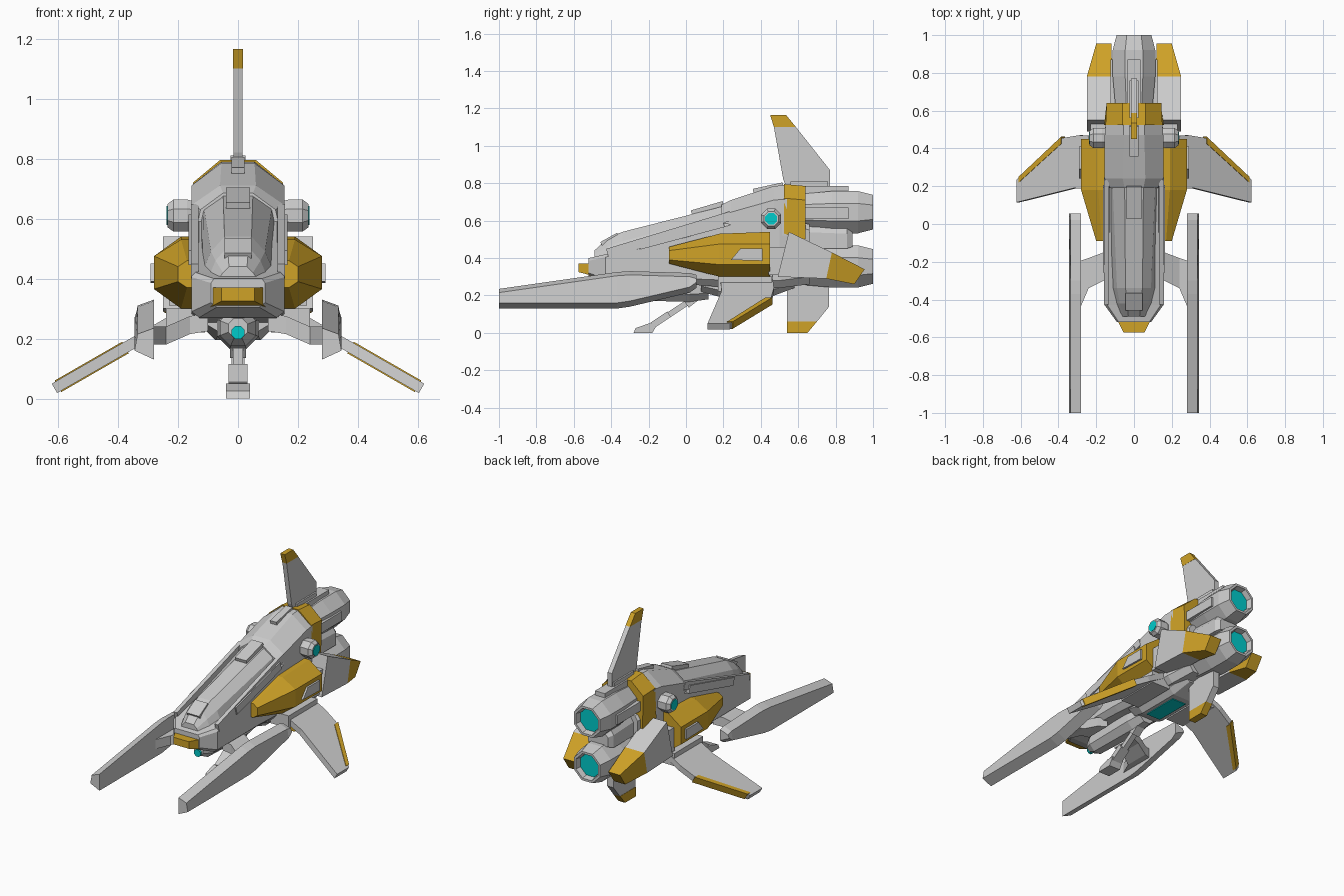
import bpy, bmesh, math
from mathutils import Vector

if "Cube" in bpy.data.objects:
    bpy.data.objects.remove(bpy.data.objects["Cube"])


def material(name, rgb):
    m = bpy.data.materials.new(name)
    m.diffuse_color = (*rgb, 1)
    m.use_nodes = True
    m.node_tree.nodes["Principled BSDF"].inputs["Base Color"].default_value = m.diffuse_color
    return m


GOLD = material("gold", (0.62, 0.36, 0.02))
TEAL = material("teal", (0.0, 0.6, 0.6))


def loft(name, rings, mat=None, mirror=False):
    """Skin a list of equal-length point rings and cap both ends."""
    bm = bmesh.new()
    vr = [[bm.verts.new(p) for p in r] for r in rings]
    n = len(rings[0])
    for a, b in zip(vr, vr[1:]):
        for i in range(n):
            bm.faces.new((a[i], a[(i + 1) % n], b[(i + 1) % n], b[i]))
    bm.faces.new(vr[0])
    bm.faces.new(vr[-1])
    bmesh.ops.recalc_face_normals(bm, faces=bm.faces)
    me = bpy.data.meshes.new(name)
    bm.to_mesh(me)
    bm.free()
    ob = bpy.data.objects.new(name, me)
    bpy.context.collection.objects.link(ob)
    if mat:
        me.materials.append(mat)
    if mirror:
        ob.modifiers.new("Mirror", 'MIRROR').use_mirror_merge = False
    return ob


def hull(name, stations, mat=None):
    """Symmetric loft along y from half sections (x, z)."""
    loft(name, [[(x, y, z) for x, z in h] + [(-x, y, z) for x, z in reversed(h)]
                for y, h in stations], mat)


def prism(name, poly, x0, x1, mat=None, mirror=False, taper=1.0):
    """Side profile (y, z) extruded along x."""
    return loft(name, [[(x, y, z) for y, z in poly] for x in (x0, x1)], mat, mirror)


def box(name, x, y, z, mat=None, mirror=False):
    return prism(name, [(y[0], z[0]), (y[1], z[0]), (y[1], z[1]), (y[0], z[1])], *x, mat, mirror)


def beam(name, a, b, w, h, mat=None, mirror=False):
    """Box bar from a to b, w wide and h deep."""
    a, b = Vector(a), Vector(b)
    d = (b - a).normalized()
    s = d.cross(Vector((0, 0, 1))).normalized() * w / 2
    u = s.cross(d).normalized() * h / 2
    return loft(name, [[p + s + u, p - s + u, p - s - u, p + s - u] for p in (a, b)], mat, mirror)


def tube(name, prof, c, axis='Y', mat=None, mirror=False, n=8):
    """Faceted round loft: prof is (position, radius) along the axis."""
    rings = []
    for t, r in prof:
        ring = []
        for i in range(n):
            a = (i + 0.5) * 2 * math.pi / n
            u, v = r * math.cos(a), r * math.sin(a)
            ring.append((c[0] + u, t, c[1] + v) if axis == 'Y' else (t, c[0] + u, c[1] + v))
        rings.append(ring)
    return loft(name, rings, mat, mirror)


# Fuselage, canopy and rear hump
hull("fuselage", [
    (-0.52, [(.08, .40), (.09, .385), (.09, .32), (.07, .305)]),
    (-0.43, [(.14, .42), (.155, .405), (.155, .29), (.13, .27)]),
    (0.0, [(.13, .53), (.155, .51), (.155, .29), (.12, .26)]),
    (0.25, [(.13, .61), (.155, .58), (.155, .28), (.12, .24)]),
    (0.50, [(.13, .62), (.155, .59), (.155, .28), (.12, .24)]),
    (0.66, [(.10, .58), (.12, .55), (.12, .30), (.09, .26)])])
hull("canopy", [
    (-0.49, [(.03, .44), (.05, .42), (.07, .39)]),
    (-0.42, [(.035, .505), (.075, .46), (.10, .40)]),
    (-0.34, [(.045, .54), (.09, .49), (.12, .42)]),
    (0.25, [(.05, .69), (.115, .645), (.135, .55)])])
hull("rear_hump", [
    (0.19, [(.05, .685), (.125, .63), (.14, .56)]),
    (0.24, [(.06, .71), (.155, .645), (.155, .56)]),
    (0.47, [(.055, .785), (.155, .71), (.155, .52)]),
    (0.54, [(.055, .79), (.15, .715), (.15, .52)])])
hull("gold_collar", [
    (0.525, [(.06, .795), (.15, .72), (.158, .53)]),
    (0.64, [(.06, .785), (.145, .71), (.14, .50)])], GOLD)
hull("nose_bumper", [
    (-0.575, [(.055, .37), (.055, .325)]),
    (-0.50, [(.093, .37), (.093, .305)])], GOLD)

# Rails, panel strips and roof boxes along the sloping cockpit
beam("canopy_rail", (.145, -.42, .425), (.145, .24, .625), .025, .05, None, True)
beam("side_panel", (.155, -.25, .47), (.155, .2, .59), .02, .05, None, True)
beam("canopy_roof_box", (0, .03, .64), (0, .2, .69), .08, .03)
beam("hump_roof_box", (0, .36, .755), (0, .52, .79), .045, .03)
beam("nose_visor", (0, -.45, .47), (0, -.36, .52), .09, .035)

# Gold side pods with a light panel
loft("side_pod", [[(x, y, z) for x, z in h] for y, h in (
    (-0.09, [(.14, .46), (.17, .46), (.20, .44), (.20, .39), (.17, .37), (.14, .37)]),
    (0.18, [(.14, .53), (.19, .53), (.28, .475), (.28, .365), (.19, .30), (.14, .30)]),
    (0.45, [(.14, .54), (.19, .54), (.28, .475), (.28, .365), (.19, .30), (.14, .30)]))],
    GOLD, True)
prism("pod_panel", [(.24, .39), (.29, .45), (.41, .45), (.41, .385)], .27, .292, None, True)

# Round side sensors
tube("side_sensor", [(.14, .05), (.17, .058), (.215, .058), (.235, .042)], (.455, .61), 'X', None, True)
tube("sensor_lens", [(.22, .034), (.238, .034)], (.455, .61), 'X', TEAL, True)

# Twin engines stacked at the tail
for label, z, r in (("upper", .645, .122), ("lower", .355, .122)):
    tube(label + "_engine", [(.55, .10), (.66, .11), (.78, r), (.92, r), (1.0, .10),
                             (1.0, .085), (.96, .075)], (0, z))
    tube(label + "_exhaust", [(.95, .074), (.968, .074)], (0, z), 'Y', TEAL)
hull("engine_spine", [
    (0.60, [(.07, .57), (.09, .54), (.09, .45)]),
    (0.86, [(.07, .56), (.09, .53), (.09, .45)]),
    (0.89, [(.05, .54), (.07, .52), (.07, .46)])])
box("engine_side_bar", (.09, .125), (.55, .87), (.61, .67), None, True)
box("engine_roof_box", (-.035, .035), (.59, .87), (.74, .785))

# Rear armour flanking the lower engine, gold at the tip
def armour(*stations):
    return [[(xi, yt, zt), (xo, yt, zt), (xo, yb, zb), (xi, yb, zb)]
            for xi, xo, yt, zt, yb, zb in stations]


loft("rear_armour", armour((.11, .25, .55, .54, .49, .30), (.115, .25, .78, .43, .75, .29)), None, True)
loft("rear_armour_tip", armour((.115, .25, .78, .43, .75, .29), (.12, .20, .955, .34, .90, .26)), GOLD, True)
box("armour_mount", (.10, .23), (.44, .54), (.31, .46), None, True)

# Forward prongs and their support arms
loft("prong", [[(.28, y, t), (.335, y, t - .02), (.345, y, b + .03), (.28, y, b)] for y, t, b in (
    (-1.0, .235, .13), (-.37, .325, .13), (-.30, .33, .14), (.02, .32, .215), (.055, .31, .24))], None, True)
loft("prong_arm", [[(x, y0, t), (x, y1, t), (x, y1, t - .06), (x, y0, t - .06)] for x, y0, y1, t in (
    (.10, -.30, -.13, .285), (.16, -.30, -.15, .275), (.24, -.34, -.18, .24), (.30, -.48, -.20, .24))], None, True)


# Drooping lower wings with gold trailing strips
def wing(name, outline, half, mat=None):
    rings = [[(x + s * .5, y, .225 - (x - .28) * .575 + s * .87) for x, y in outline]
             for s in (-half, half)]
    loft(name, rings, mat, True)


wing("lower_wing", [(.13, .18), (.31, .19), (.612, .115), (.612, .235), (.37, .455), (.28, .47), (.13, .46)], .018)
wing("wing_strip", [(.375, .425), (.60, .22), (.60, .25), (.375, .462)], .022, GOLD)
box("wing_root", (.11, .24), (.17, .46), (.22, .30), None, True)

# Dorsal and ventral fins
prism("dorsal_fin", [(.54, .77), (.52, .82), (.47, 1.10), (.588, 1.10), (.77, .87), (.77, .77)], -.015, .015)
prism("dorsal_fin_tip", [(.47, 1.10), (.45, 1.165), (.535, 1.165), (.588, 1.10)], -.016, .016, GOLD)
box("dorsal_fin_base", (-.025, .025), (.56, .76), (.76, .81))
prism("ventral_fin", [(.54, .28), (.54, .06), (.70, .06), (.765, .14), (.765, .26)], -.022, .022)
prism("ventral_fin_tip", [(.54, .06), (.54, 0), (.65, 0), (.70, .06)], -.024, .024, GOLD)

# Belly with glowing panel and chin pod
hull("belly", [
    (0.08, [(.11, .29), (.11, .25), (.06, .22)]),
    (0.17, [(.11, .29), (.11, .23), (.075, .195)]),
    (0.46, [(.11, .29), (.11, .23), (.075, .195)]),
    (0.58, [(.09, .29), (.09, .26), (.05, .24)])])
box("belly_light", (-.05, .05), (.18, .42), (.19, .21), TEAL)
tube("chin_pod", [(-.40, .035), (-.34, .065), (.02, .075), (.12, .06)], (0, .235))
tube("chin_lens", [(-.412, .024), (-.39, .024)], (0, .22), 'Y', TEAL)

# Nose landing gear
beam("gear_upper_leg", (0, .11, .24), (0, 0, .155), .055, .05)
beam("gear_lower_leg", (0, .02, .17), (0, -.17, .045), .035, .03)
beam("gear_sleeve", (0, -.09, .10), (0, -.18, .04), .065, .035)
prism("gear_foot", [(-.28, 0), (-.18, 0), (-.15, .05), (-.20, .05), (-.27, .025)], -.04, .04)
